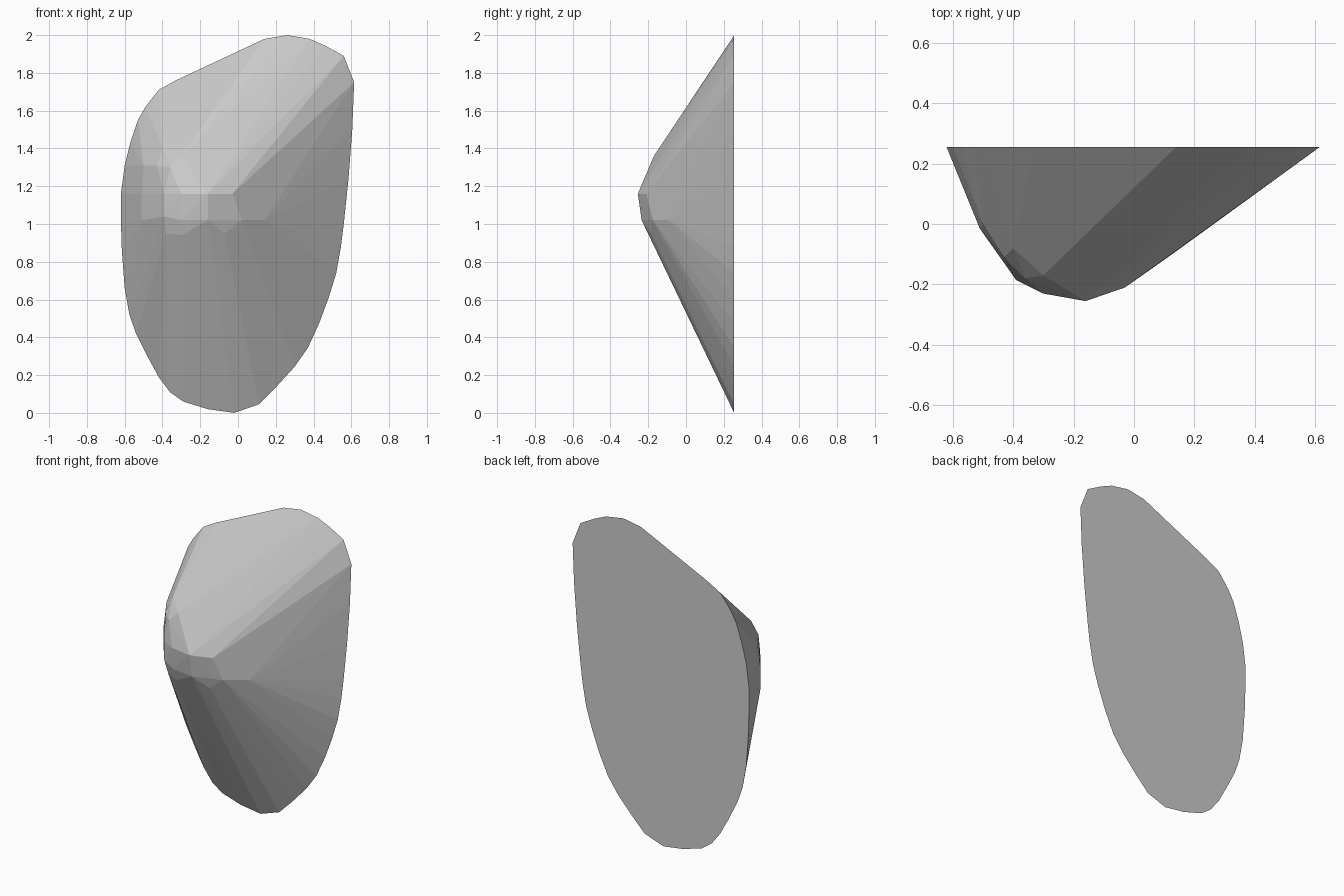
import bpy, bmesh, math

BACK_Y = 0.255

# Flat back outline (x, z), clockwise from the top
outline = [
    (0.14, 1.98), (0.26, 2.0), (0.38, 1.98), (0.46, 1.945), (0.56, 1.89),
    (0.615, 1.75), (0.605, 1.5), (0.585, 1.24), (0.56, 1.0), (0.545, 0.88),
    (0.52, 0.74), (0.48, 0.61), (0.43, 0.475), (0.37, 0.345), (0.30, 0.245),
    (0.20, 0.135), (0.11, 0.045), (-0.02, 0.0), (-0.16, 0.02), (-0.29, 0.06),
    (-0.36, 0.11), (-0.42, 0.19), (-0.48, 0.30), (-0.54, 0.42), (-0.575, 0.52),
    (-0.60, 0.66), (-0.615, 0.86), (-0.62, 1.02), (-0.62, 1.16), (-0.60, 1.31),
    (-0.57, 1.43), (-0.53, 1.55), (-0.49, 1.62), (-0.42, 1.71), (-0.33, 1.76)]

# Faceted front nose (x, y, z)
nose = [
    (-0.16, -0.255, 1.16), (-0.30, -0.23, 1.16), (-0.03, -0.21, 1.16),
    (-0.16, -0.235, 1.02), (-0.30, -0.217, 1.02), (0.02, -0.175, 1.02),
    (0.14, -0.09, 1.02), (-0.30, -0.19, 0.94), (-0.38, -0.155, 0.95),
    (-0.07, -0.185, 0.95), (-0.39, -0.185, 1.16), (-0.39, -0.18, 1.04),
    (-0.51, -0.015, 1.16), (-0.51, -0.015, 1.02), (-0.36, -0.18, 1.30),
    (-0.43, -0.11, 1.31), (-0.50, 0.0, 1.31), (-0.30, -0.17, 1.36),
    (-0.40, -0.08, 1.40)]

# Wrap both in a convex shell
bm = bmesh.new()
for x, z in outline:
    bm.verts.new((x, BACK_Y, z))
for p in nose:
    bm.verts.new(p)
bmesh.ops.convex_hull(bm, input=bm.verts[:])
bmesh.ops.delete(bm, geom=[v for v in bm.verts if not v.link_faces], context='VERTS')
bmesh.ops.dissolve_limit(bm, angle_limit=math.radians(0.5),
                         verts=bm.verts[:], edges=bm.edges[:])
bmesh.ops.recalc_face_normals(bm, faces=bm.faces[:])

mesh = bpy.data.meshes.new("faceted_shell")
bm.to_mesh(mesh)
bm.free()
bpy.context.collection.objects.link(bpy.data.objects.new("faceted_shell", mesh))
